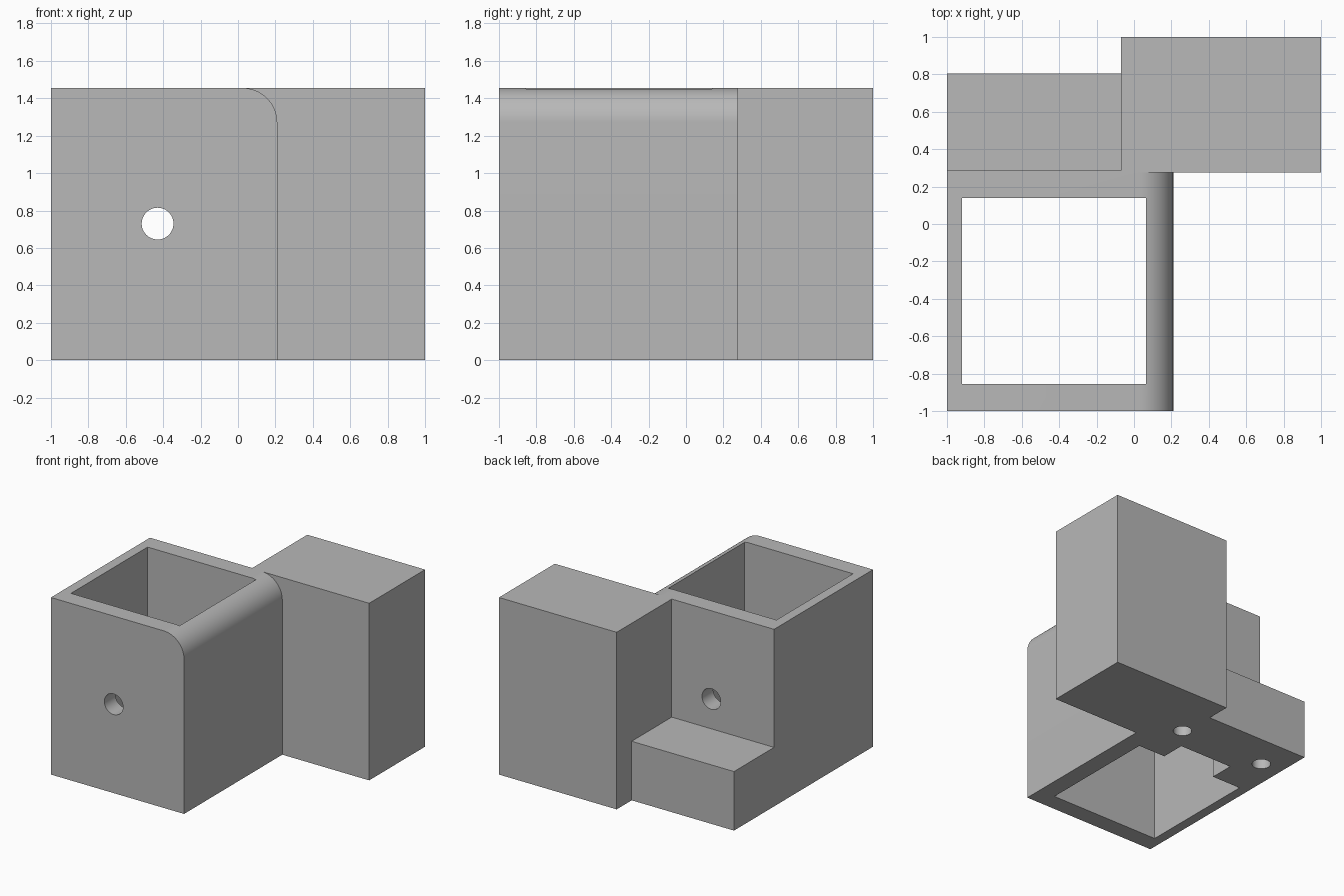
import bpy
import bmesh
from math import sin, cos, pi, radians
from mathutils import Matrix, Vector

default = bpy.data.objects.get("Cube")
if default:
    bpy.data.objects.remove(default, do_unlink=True)

HEIGHT = 1.455
LEDGE = 0.485

grey = bpy.data.materials.new("plain_grey")
grey.use_nodes = True
grey.diffuse_color = (0.48, 0.48, 0.48, 1)
grey.node_tree.nodes["Principled BSDF"].inputs["Base Color"].default_value = grey.diffuse_color


def finish(name, bm):
    bmesh.ops.recalc_face_normals(bm, faces=bm.faces[:])
    mesh = bpy.data.meshes.new(name)
    bm.to_mesh(mesh)
    bm.free()
    mesh.materials.append(grey)
    obj = bpy.data.objects.new(name, mesh)
    bpy.context.collection.objects.link(obj)
    return obj


def box(name, low, high):
    low, high = Vector(low), Vector(high)
    bm = bmesh.new()
    bmesh.ops.create_cube(bm, size=1)
    bmesh.ops.scale(bm, vec=high - low, verts=bm.verts)
    bmesh.ops.translate(bm, vec=(low + high) / 2, verts=bm.verts)
    return finish(name, bm)


def cylinder(name, centre, radius, depth, axis="Z"):
    turn = Matrix.Rotation(pi / 2, 4, "X") if axis == "Y" else Matrix()
    bm = bmesh.new()
    bmesh.ops.create_cone(bm, cap_ends=True, segments=48, radius1=radius, radius2=radius,
                          depth=depth, matrix=Matrix.Translation(centre) @ turn)
    return finish(name, bm)


def rounded_tower(name, left, right, front, back, radius, steps=20):
    # Front profile with one rounded top edge, extruded backwards
    points = [(left, HEIGHT), (left, 0), (right, 0)]
    for i in range(steps + 1):
        a = pi / 2 * i / steps
        points.append((right - radius + radius * cos(a), HEIGHT - radius + radius * sin(a)))
    bm = bmesh.new()
    face = bm.faces.new([bm.verts.new((x, front, z)) for x, z in points])
    moved = bmesh.ops.extrude_face_region(bm, geom=[face])["geom"]
    bmesh.ops.translate(bm, vec=(0, back - front, 0),
                        verts=[g for g in moved if isinstance(g, bmesh.types.BMVert)])
    return finish(name, bm)


def combine(target, other, operation):
    mod = target.modifiers.new(operation.lower(), "BOOLEAN")
    mod.operation = operation
    mod.solver = "EXACT"
    mod.object = other
    bpy.context.view_layer.objects.active = target
    bpy.ops.object.modifier_apply(modifier=mod.name)
    bpy.data.objects.remove(other, do_unlink=True)


# Solid parts: square sleeve, tall side block and low mounting ledge
bracket = rounded_tower("bracket", -1, 0.21, -1, 0.285, 0.185)
combine(bracket, box("side_block", (-0.07, 0.275, 0), (1, 1, HEIGHT)), "UNION")
combine(bracket, box("mounting_ledge", (-1, 0.2, 0), (0.1, 0.805, LEDGE)), "UNION")

# Square opening through the sleeve and the pocket under the ledge
combine(bracket, box("opening", (-0.92, -0.855, -0.1), (0.065, 0.14, 1.6)), "DIFFERENCE")
combine(bracket, box("pocket", (-0.66, 0.1, -0.1), (-0.18, 0.34, 0.25)), "DIFFERENCE")

# Cross hole through the front and back walls
combine(bracket, cylinder("cross_hole", (-0.43, -0.36, 0.73), 0.085, 1.5, "Y"), "DIFFERENCE")

# Pair of upright screw holes through the ledge
for x in (-0.815, -0.04):
    hole = cylinder("screw_hole", (x, 0.52, LEDGE / 2 - 0.05), 0.07, LEDGE + 0.1)
    combine(bracket, hole, "DIFFERENCE")

# Smooth curves, sharp corners
bpy.ops.object.select_all(action="DESELECT")
bracket.select_set(True)
bpy.context.view_layer.objects.active = bracket
bpy.ops.object.shade_smooth_by_angle(angle=radians(30))
